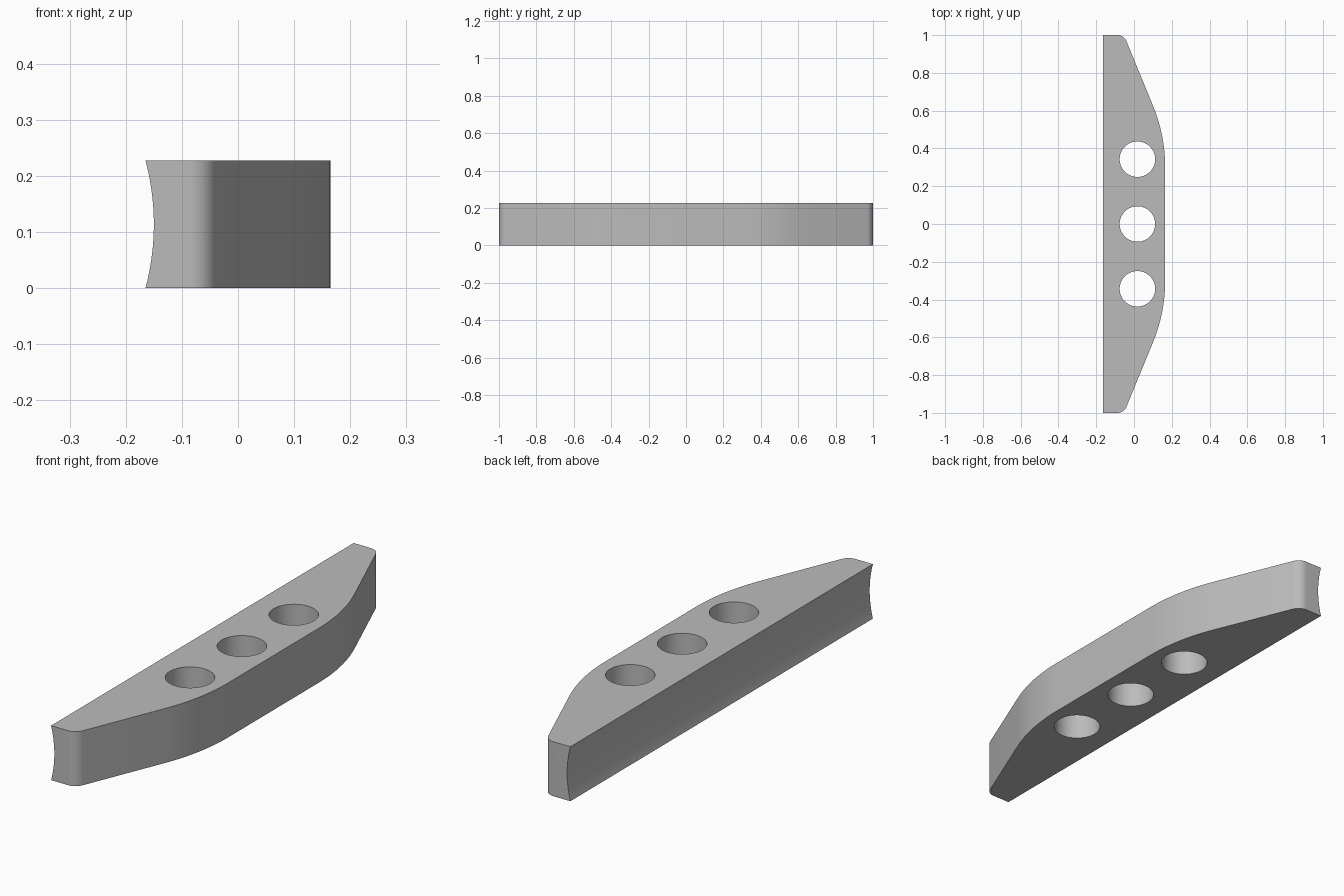
import bpy, bmesh
from math import sin, cos, tan, pi, atan2, hypot

if "Cube" in bpy.data.objects:
    bpy.data.objects.remove(bpy.data.objects["Cube"])

HEIGHT, HALF_W = 0.228, 0.165
HOLE_X, HOLE_R, HOLE_GAP = 0.018, 0.094, 0.343
DISH = 0.015            # depth of the hollow along the flat side
TAPER = atan2(0.14, 0.34)

grey = bpy.data.materials.new("light grey")
grey.use_nodes = True
colour = (0.5, 0.5, 0.5, 1)
grey.diffuse_color = colour
grey.node_tree.nodes["Principled BSDF"].inputs["Base Color"].default_value = colour


def arc(cx, cy, r, start, end, steps):
    angles = [start + (end - start) * i / steps for i in range(steps + 1)]
    return [(cx + r * cos(a), cy + r * sin(a)) for a in angles]


def cylinder(name, r, depth, location, rotation=(0, 0, 0), sides=64):
    bpy.ops.mesh.primitive_cylinder_add(vertices=sides, radius=r, depth=depth,
                                        location=location, rotation=rotation)
    ob = bpy.context.object
    ob.name = name
    ob.hide_render = True
    return ob


def cut(target, cutter):
    mod = target.modifiers.new(cutter.name, "BOOLEAN")
    mod.operation, mod.solver, mod.object = "DIFFERENCE", "EXACT", cutter
    bpy.context.view_layer.objects.active = target
    bpy.ops.object.modifier_apply(modifier=mod.name)
    bpy.data.objects.remove(cutter)


# Outline: broad shoulder, straight taper, small rounded tip, then mirrored
big_r, tip_r = 0.86, 0.05
shoulder = arc(HALF_W - big_r, 0.3, big_r, 0, TAPER, 14)
sx, sy = shoulder[-1]
corner_x = sx - (1 - sy) * tan(TAPER)
tip_x = corner_x - tip_r * tan((pi / 2 - TAPER) / 2)
half = shoulder + arc(tip_x, 1 - tip_r, tip_r, TAPER, pi / 2, 10) + [(-0.2, 1)]
outline = half + [(x, -y) for x, y in reversed(half)]

# Solid bar
bm = bmesh.new()
base = bm.faces.new([bm.verts.new((x, y, 0)) for x, y in outline])
top = bmesh.ops.extrude_face_region(bm, geom=[base])["geom"]
bmesh.ops.translate(bm, vec=(0, 0, HEIGHT),
                    verts=[v for v in top if isinstance(v, bmesh.types.BMVert)])
bmesh.ops.recalc_face_normals(bm, faces=bm.faces)
mesh = bpy.data.meshes.new("handle_bar")
bm.to_mesh(mesh)
bm.free()
bar = bpy.data.objects.new("handle_bar", mesh)
bpy.context.collection.objects.link(bar)

# Hollow along the flat side
dish_r = ((HEIGHT / 2) ** 2 + DISH ** 2) / (2 * DISH)
cut(bar, cylinder("side_hollow", dish_r, 3,
                  (-HALF_W + DISH - dish_r, 0, HEIGHT / 2), (pi / 2, 0, 0), 256))

# Three through holes
for i in (-1, 0, 1):
    cut(bar, cylinder("through_hole", HOLE_R, 1, (HOLE_X, i * HOLE_GAP, HEIGHT / 2)))

# Material and shading
bar.data.materials.clear()
bar.data.materials.append(grey)
for face in bar.data.polygons:
    face.material_index = 0
bpy.ops.object.select_all(action="DESELECT")
bar.select_set(True)
bpy.context.view_layer.objects.active = bar
bpy.ops.object.shade_smooth_by_angle(angle=pi / 6)
